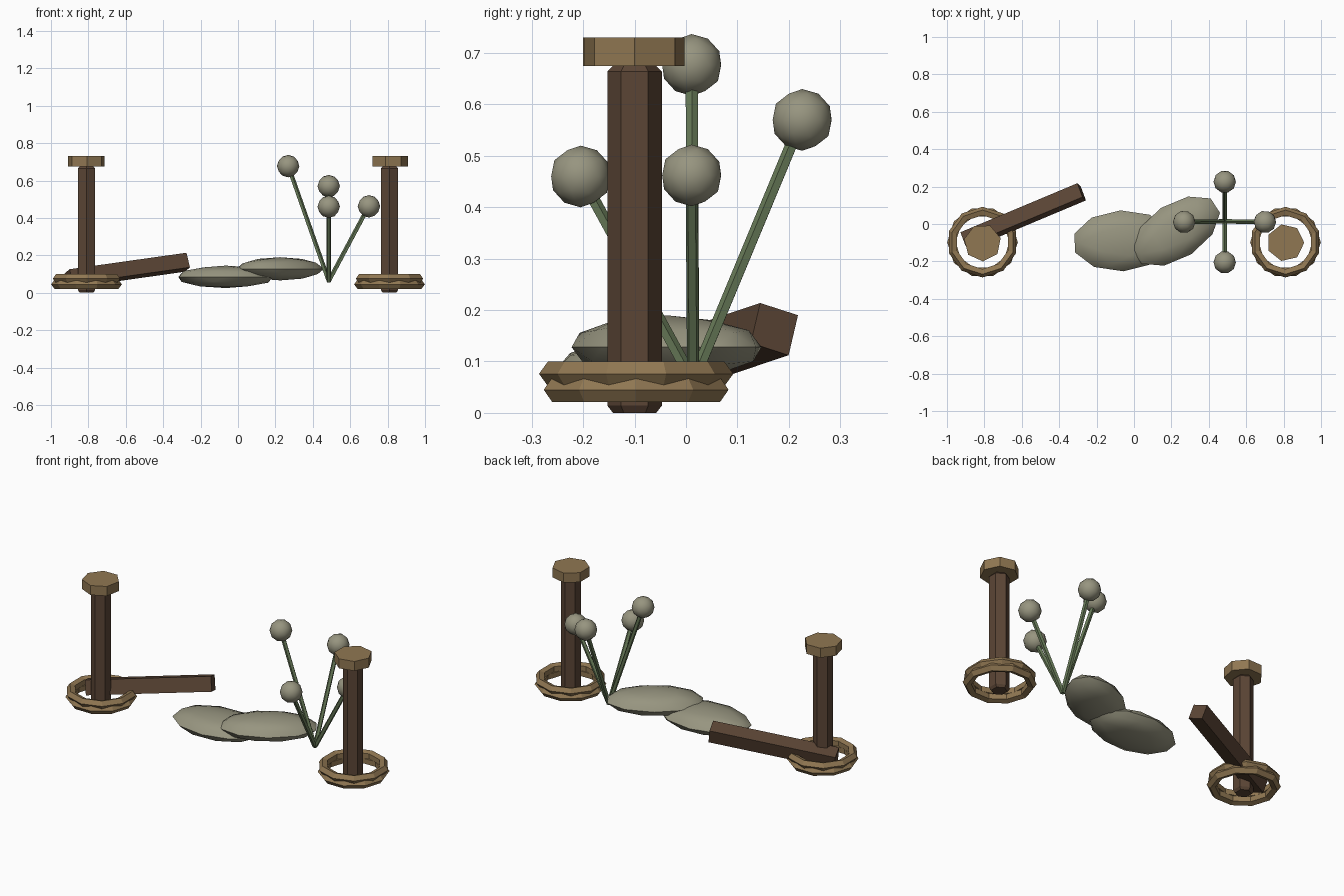
import bpy, bmesh, math
from mathutils import Vector, Matrix

if "Cube" in bpy.data.objects:
    bpy.data.objects.remove(bpy.data.objects["Cube"])


def material(name, rgb):
    m = bpy.data.materials.new(name)
    m.use_nodes = True
    m.diffuse_color = (*rgb, 1)
    bsdf = m.node_tree.nodes["Principled BSDF"]
    bsdf.inputs["Base Color"].default_value = (*rgb, 1)
    bsdf.inputs["Roughness"].default_value = 0.9
    return m


BARK = material("dark bark", (0.105, 0.06, 0.036))
TAN = material("tan rope and cut wood", (0.28, 0.185, 0.085))
STONE = material("grey green stone", (0.31, 0.30, 0.215))
STEM = material("stem green", (0.14, 0.20, 0.10))


def finish(name, bm, mat, smooth=False):
    bmesh.ops.recalc_face_normals(bm, faces=bm.faces)
    me = bpy.data.meshes.new(name)
    bm.to_mesh(me)
    bm.free()
    me.materials.append(mat)
    ob = bpy.data.objects.new(name, me)
    bpy.context.collection.objects.link(ob)
    for p in me.polygons:
        p.use_smooth = smooth
    return ob


def lathe(name, profile, sides, centre, mat, phase=0):
    """Closed solid turned from (radius, height) points."""
    bm = bmesh.new()
    rings = []
    for r, z in profile:
        angles = [phase + math.tau * i / sides for i in range(sides)]
        rings.append([bm.verts.new((centre[0] + r * math.cos(a),
                                    centre[1] + r * math.sin(a), z)) for a in angles])
    for lo, hi in zip(rings, rings[1:]):
        for i in range(sides):
            j = (i + 1) % sides
            bm.faces.new((lo[i], lo[j], hi[j], hi[i]))
    bm.faces.new(rings[0])
    bm.faces.new(rings[-1])
    return finish(name, bm, mat)


def rope_loop(name, centre, major, minor, sides, phase, mat):
    """Faceted ring with a five-sided section."""
    bm = bmesh.new()
    rings = []
    for i in range(sides):
        a = phase + math.tau * i / sides
        ring = []
        for k in range(5):
            b = math.tau * k / 5
            r = major + minor * math.cos(b)
            ring.append(bm.verts.new((centre[0] + r * math.cos(a),
                                      centre[1] + r * math.sin(a),
                                      centre[2] + minor * math.sin(b))))
        rings.append(ring)
    for i in range(sides):
        p, q = rings[i], rings[(i + 1) % sides]
        for k in range(5):
            n = (k + 1) % 5
            bm.faces.new((p[k], q[k], q[n], p[n]))
    return finish(name, bm, mat)


def beam(name, start, end, radius, sides, roll, mat):
    """Straight prism between two points."""
    start, end = Vector(start), Vector(end)
    axis = (end - start).normalized()
    side = Vector((0, 0, 1)).cross(axis).normalized()
    up = axis.cross(side)
    bm = bmesh.new()
    caps = []
    for p in (start, end):
        angles = [roll + math.tau * i / sides for i in range(sides)]
        caps.append([bm.verts.new(p + radius * (side * math.cos(a) + up * math.sin(a)))
                     for a in angles])
    for i in range(sides):
        j = (i + 1) % sides
        bm.faces.new((caps[0][i], caps[0][j], caps[1][j], caps[1][i]))
    for c in caps:
        bm.faces.new(c)
    return finish(name, bm, mat)


def blob(name, centre, size, turn, mat):
    """Smooth low-poly ellipsoid."""
    bm = bmesh.new()
    mat4 = (Matrix.Translation(centre) @ Matrix.Rotation(turn, 4, 'Z')
            @ Matrix.Diagonal((*size, 1)))
    bmesh.ops.create_icosphere(bm, subdivisions=2, radius=1, matrix=mat4)
    ob = finish(name, bm, mat)
    bpy.ops.object.select_all(action='DESELECT')
    ob.select_set(True)
    bpy.context.view_layer.objects.active = ob
    bpy.ops.object.shade_smooth_by_angle(angle=math.radians(40))
    return ob


# Two posts, each with a wooden cap and a pair of rope loops
post = [(0.042, 0), (0.053, 0.014), (0.053, 0.664), (0.042, 0.675)]
cap = [(0.1, 0.675), (0.1, 0.73)]
for label, x, turn in (("left", 0.81, 0), ("right", -0.81, 0.25)):
    at = (x, -0.1)
    lathe(label + "_post", post, 6, at, BARK, math.pi / 6)
    lathe(label + "_post_cap", cap, 7, at, TAN, turn)
    for k, (level, z) in enumerate((("lower", 0.045), ("upper", 0.076))):
        rope_loop(f"{label}_{level}_rope_loop", (x, -0.097, z), 0.164, 0.025,
                  10, k * math.pi / 10, TAN)

# Fallen square timber leaning on the right rope loops
beam("fallen_timber", (-0.905, -0.09, 0.075), (-0.28, 0.172, 0.163),
     0.058, 4, math.radians(28), BARK)

# Flat stones
blob("low_flat_stone", (-0.065, -0.09, 0.085), (0.265, 0.163, 0.06), 0.05, STONE)
blob("high_flat_stone", (0.225, -0.038, 0.128), (0.263, 0.148, 0.062),
     math.radians(33), STONE)

# Four stems spreading from one root, each with a round bud
root = (0.485, 0.014, 0.06)
buds = {"right": (0.268, 0.011, 0.677), "back": (0.485, 0.226, 0.57),
        "front": (0.485, -0.205, 0.46), "left": (0.70, 0.011, 0.462)}
for label, tip in buds.items():
    beam(label + "_stem", root, tip, 0.0125, 5, 0.3, STEM)
    blob(label + "_bud", tip, (0.06, 0.06, 0.06), 0.3, STONE)
